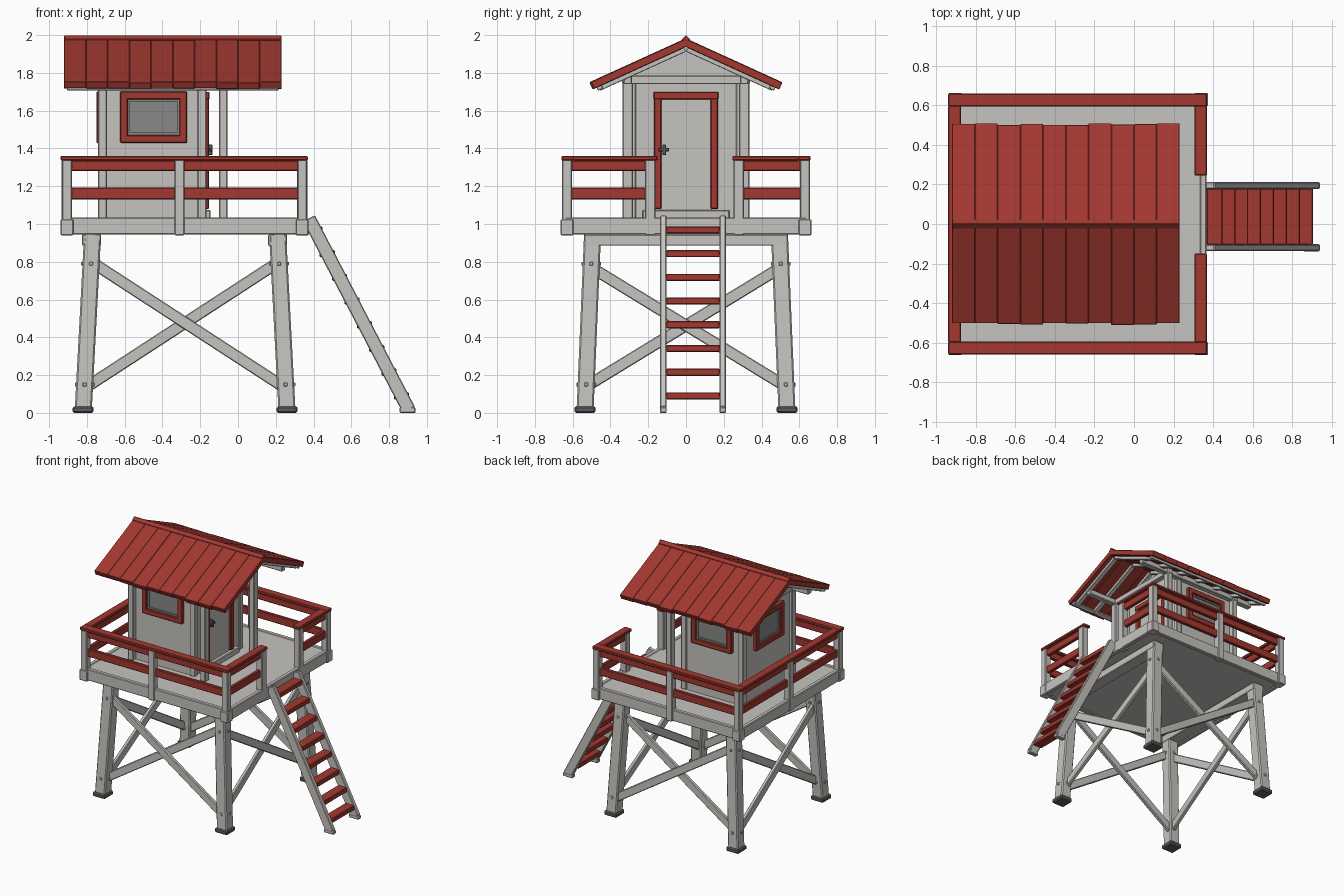
import bpy, bmesh, math, random
from mathutils import Vector, Matrix

if "Cube" in bpy.data.objects:
    bpy.data.objects.remove(bpy.data.objects["Cube"])

random.seed(4)


def material(name, rgb):
    m = bpy.data.materials.new(name)
    m.diffuse_color = (*rgb, 1)
    m.use_nodes = True
    m.node_tree.nodes["Principled BSDF"].inputs["Base Color"].default_value = m.diffuse_color
    return m


WHITE = material("weathered white paint", (0.56, 0.55, 0.52))
RED = material("red paint", (0.36, 0.04, 0.03))
DARK = material("dark grey metal", (0.11, 0.11, 0.105))
GLASS = material("grey window pane", (0.25, 0.25, 0.245))


def box(x0, x1, y0, y1, z0, z1):
    """Matrix of an axis-aligned box."""
    return (Matrix.Translation(((x0 + x1) / 2, (y0 + y1) / 2, (z0 + z1) / 2))
            @ Matrix.Diagonal((x1 - x0, y1 - y0, z1 - z0, 1)))


def beam(a, b, w, d, side):
    """Matrix of a bar from a to b: w wide along 'side', d deep across it."""
    a, b = Vector(a), Vector(b)
    z = (b - a).normalized()
    x = Vector(side)
    x = (x - z * x.dot(z)).normalized()
    y = z.cross(x)
    rot = Matrix((x, y, z)).transposed().to_4x4()
    return Matrix.Translation((a + b) / 2) @ rot @ Matrix.Diagonal((w, d, (b - a).length, 1))


def finish(name, bm, mat, bevel):
    me = bpy.data.meshes.new(name)
    bmesh.ops.recalc_face_normals(bm, faces=bm.faces)
    bm.to_mesh(me)
    bm.free()
    me.materials.append(mat)
    ob = bpy.data.objects.new(name, me)
    bpy.context.collection.objects.link(ob)
    if bevel:
        mod = ob.modifiers.new("worn edges", 'BEVEL')
        mod.width, mod.segments = bevel, 1
    return ob


def part(name, mat, mats, bevel=0.005):
    bm = bmesh.new()
    for m in mats:
        bmesh.ops.create_cube(bm, size=1, matrix=m)
    return finish(name, bm, mat, bevel)


S = (-1, 1)

# Legs lean inwards towards the platform
def leg(sx, sy, z):
    t = z / 0.94
    return Vector((-0.28 + sx * (0.54 - 0.05 * t), sy * (0.535 - 0.04 * t), z))


corners = [(sx, sy) for sx in S for sy in S]
part("legs", WHITE, [beam(leg(*c, 0.02), leg(*c, 0.95), 0.09, 0.09, (1, 0, 0)) for c in corners], 0.008)
part("feet", DARK, [box(leg(*c, 0).x - .055, leg(*c, 0).x + .055, leg(*c, 0).y - .055,
                        leg(*c, 0).y + .055, 0, 0.035) for c in corners], 0.008)
part("cross_beams", WHITE, [box(x - .05, x + .05, -.54, .54, .885, .945) for x in (-.775, .21)])

# Crossed braces on all four sides, with bolts on the legs
braces, bolts = [], []
for s in S:
    for k in S:
        off = Vector((0, s * k * 0.014, 0))
        braces.append(beam(leg(-k, s, 0.80) + off, leg(k, s, 0.13) + off, 0.028, 0.062, (0, 1, 0)))
        off = Vector((s * k * 0.014, 0, 0))
        braces.append(beam(leg(s, -k, 0.77) + off, leg(s, k, 0.14) + off, 0.028, 0.062, (1, 0, 0)))
        for z in (0.15, 0.79):
            p = leg(k, s, z)
            bolts.append(box(p.x - .01, p.x + .01, p.y - .052, p.y + .052, z - .01, z + .01))
            bolts.append(box(p.x - .052, p.x + .052, p.y - .01, p.y + .01, z - .01, z + .01))
part("braces", WHITE, braces)
part("bolts", WHITE, bolts, 0.003)

# Platform floor and edge boards
part("platform_floor", WHITE, [box(-.92, .355, -.64, .64, .955, 1.03)])
part("platform_edges", WHITE,
     [box(-.925, .365, s * .63 - .017, s * .63 + .017, .945, 1.035) for s in S]
     + [box(x - .017, x + .017, -.64, .64, .945, 1.035) for x in (-.915, .35)])

# Railing posts
posts = []
for s in S:
    for x in (-.905, -.31, .34):
        posts.append(box(x - .026, x + .026, s * .63 - .027, s * .63 + .027, .94, 1.34))
    for x in (-.905, .34):
        posts.append(box(x - .034, x + .034, s * .63 - .034, s * .63 + .034, .94, 1.025))
posts.append(box(-.935, -.88, -.026, .026, .94, 1.34))
posts += [box(.313, .367, y - .028, y + .028, .94, 1.34) for y in (-.19, .28)]
part("railing_posts", WHITE, posts)

# Red railing: flat cap plus two boards, open at the ladder
caps = [box(-.94, .37, s * .627 - .033, s * .627 + .033, 1.337, 1.36) for s in S]
caps += [box(-.94, -.875, -.6, .6, 1.337, 1.36),
         box(.305, .37, -.6, -.15, 1.337, 1.36), box(.305, .37, .245, .6, 1.337, 1.36)]
boards = []
for z0, z1 in ((1.28, 1.337), (1.13, 1.192)):
    boards += [box(-.90, .34, s * .625 - .014, s * .625 + .014, z0, z1) for s in S]
    boards += [box(-.915, -.887, -.63, .63, z0, z1),
               box(.322, .35, -.63, -.17, z0, z1), box(.322, .35, .26, .63, z0, z1)]
part("railing_caps", RED, caps)
part("railing_boards", RED, boards)

# Ladder: two sloping rails and eight treads
part("ladder_rails", WHITE, [beam((.375, y, 1.03), (.905, y, 0.015), .034, .072, (0, 1, 0))
                             for y in (-.12, .195)])
part("ladder_feet", WHITE, [box(.855, .94, y - .018, y + .018, 0, .03) for y in (-.12, .195)])
treads = []
for i in range(8):
    z = .09 + i * .1255
    x = .375 + (1.03 - z) * .522
    treads.append(box(x - .04, x + .04, -.105, .18, z - .019, z + .019))
part("ladder_treads", RED, treads)

# Cabin body: gabled profile extruded along x
bm = bmesh.new()
f = bm.faces.new([bm.verts.new((-.72, y, z)) for y, z in
                  ((-.295, 1.03), (.295, 1.03), (.295, 1.79), (0, 1.93), (-.295, 1.79))])
ext = bmesh.ops.extrude_face_region(bm, geom=[f])
bmesh.ops.translate(bm, vec=(.54, 0, 0), verts=[v for v in ext["geom"] if isinstance(v, bmesh.types.BMVert)])
finish("cabin_walls", bm, WHITE, 0)

# Corner posts, porch posts, tie beams and skirting
part("cabin_posts", WHITE,
     [box(x - .023, x + .023, s * .308 - .027, s * .308 + .027, 1.03, 1.785)
      for s in S for x in (-.717, -.078)])
part("cabin_corner_trim", WHITE, [box(-.215, -.168, s * .285 - .02, s * .285 + .02, 1.03, 1.78) for s in S])
part("tie_beams", WHITE,
     [box(x - .022, x + .022, -.338, .338, 1.74, 1.785) for x in (-.717, -.078)]
     + [box(-.88, .19, s * .308 - .022, s * .308 + .022, 1.74, 1.785) for s in S])
part("door_threshold", WHITE, [box(-.19, -.145, -.23, .23, 1.03, 1.075)])

# Door with red frame and handle
part("door_panel", WHITE, [box(-.19, -.172, -.135, .135, 1.07, 1.67)], 0.003)
part("door_frame", RED, [box(-.19, -.153, s * .15 - .02, s * .15 + .02, 1.08, 1.70) for s in S]
     + [box(-.19, -.15, -.172, .172, 1.66, 1.70)])
part("door_handle", DARK, [box(-.175, -.135, -.125, -.105, 1.365, 1.42),
                           box(-.15, -.135, -.145, -.09, 1.385, 1.403)], 0.003)

# Windows on the two long walls and the back wall (built facing -y)
frame = [box(-.178, .178, -.03, .01, z, z + .042) for z in (1.43, 1.66)]
frame += [box(s * .157 - .021, s * .157 + .021, -.03, .01, 1.43, 1.70) for s in S]
sash = [box(-.138, .138, -.014, .005, z, z + .014) for z in (1.47, 1.648)]
sash += [box(s * .131 - .007, s * .131 + .007, -.014, .005, 1.47, 1.66) for s in S]
pane = [box(-.14, .14, -.006, .002, 1.46, 1.67)]
spots = {"front": Matrix.Translation((-.447, -.295, 0)),
         "rear": Matrix.Translation((-.447, .295, 0)) @ Matrix.Rotation(math.pi, 4, 'Z'),
         "left": Matrix.Translation((-.72, 0, 0)) @ Matrix.Rotation(-math.pi / 2, 4, 'Z')}
for n, m in spots.items():
    part(n + "_window_frame", RED, [m @ b for b in frame])
    part(n + "_window_sash", GLASS, [m @ b for b in sash], 0)
    part(n + "_window_pane", GLASS, [m @ b for b in pane], 0)

# Roof planks, slightly uneven at the eaves
ang = math.atan2(.23, .505)
planks, rafters = [], []
N = 10
for s in S:
    down = Vector((0, s * math.cos(ang), -math.sin(ang)))
    norm = Vector((0, s * math.sin(ang), math.cos(ang)))
    ridge = Vector((0, 0, 1.985))
    for i in range(N):
        x = -.92 + (i + .5) * 1.15 / N
        a = ridge - norm * (.021 + random.uniform(0, .003)) + Vector((x, 0, 0))
        planks.append(beam(a, a + down * (.558 + random.uniform(-.006, .006)), 1.15 / N + .001, .04, (1, 0, 0)))
    for i in range(7):
        a = ridge - norm * .052 + Vector((-.87 + i * 1.05 / 6, 0, 0))
        rafters.append(beam(a + down * .03, a + down * .53, .035, .028, (1, 0, 0)))
    e = ridge - norm * .048 + down * .525
    rafters.append(beam(e + Vector((-.905, 0, 0)), e + Vector((.215, 0, 0)), .03, .026, tuple(down)))
part("roof_planks", RED, planks, 0.003)
part("roof_rafters", WHITE, rafters, 0.003)
part("ridge_cap", RED, [beam((-.92, 0, 1.976), (.23, 0, 1.976), .034, .034, (0, 1, 1))], 0.003)
